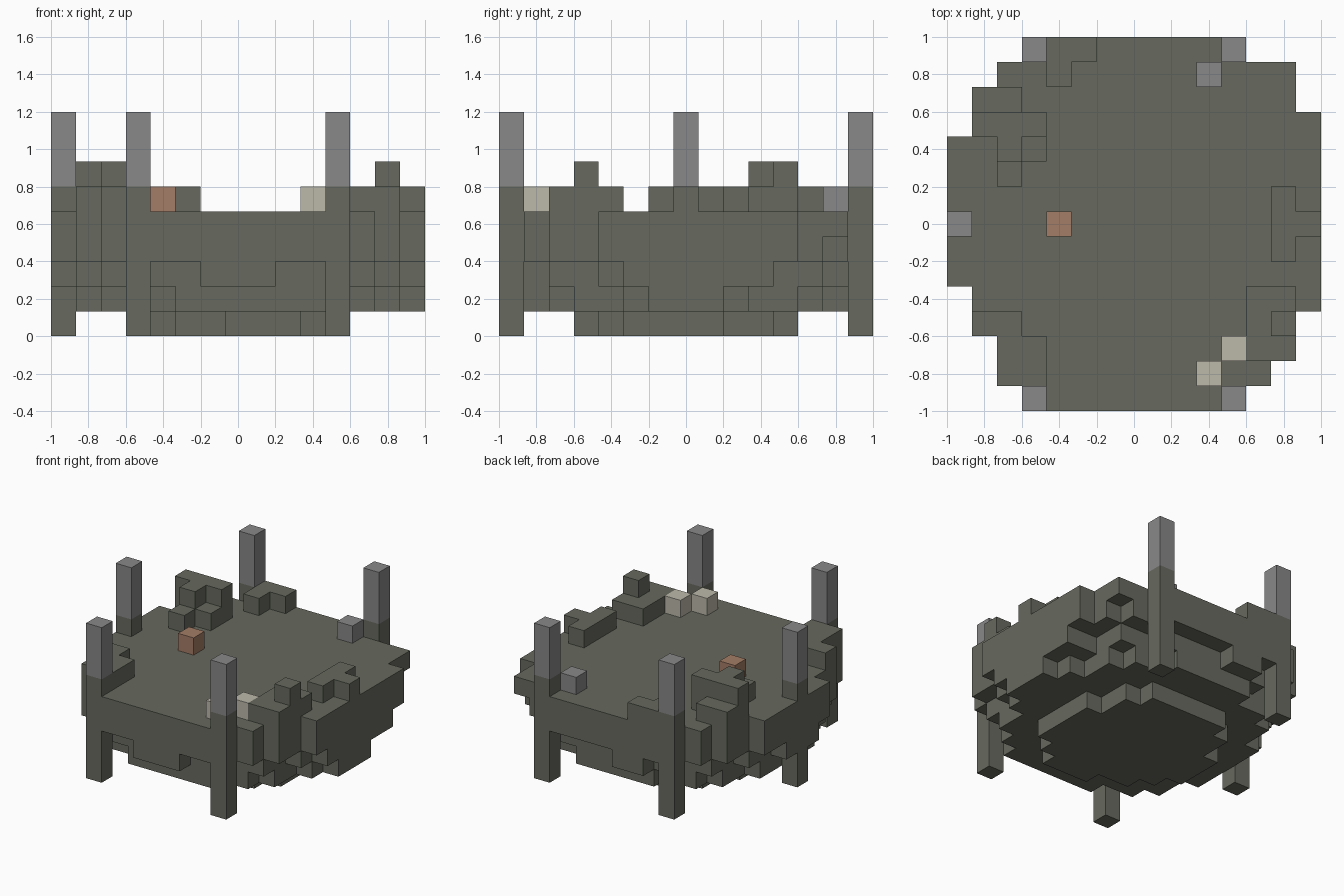
import bpy
import bmesh
from mathutils import Vector

UNIT = 2 / 15      # edge of one block
MID = 7            # middle block index

if "Cube" in bpy.data.objects:
    bpy.data.objects.remove(bpy.data.objects["Cube"], do_unlink=True)


def material(name, rgb):
    mat = bpy.data.materials.new(name)
    mat.use_nodes = True
    colour = (*rgb, 1)
    mat.diffuse_color = colour
    mat.node_tree.nodes["Principled BSDF"].inputs["Base Color"].default_value = colour
    return mat


olive = material("olive stone", (0.136, 0.144, 0.114))
grey = material("grey stone", (0.246, 0.246, 0.246))
brown = material("brown clay", (0.371, 0.202, 0.133))
beige = material("pale beige", (0.503, 0.485, 0.402))


def box(xs, ys, zs):
    """Block cells of an inclusive index range on each axis."""
    return {(x, y, z)
            for x in range(xs[0], xs[-1] + 1)
            for y in range(ys[0], ys[-1] + 1)
            for z in range(zs[0], zs[-1] + 1)}


def rows(spans, level):
    """One layer given as (row, first, last) spans."""
    return set().union(*(box((a, b), (y,), (level,)) for y, a, b in spans))


def disc(radius, level):
    size = range(15)
    return {(x, y, level) for x in size for y in size
            if (x - MID) ** 2 + (y - MID) ** 2 <= radius ** 2}


parts = []


def part(name, cells, mat):
    parts.append((name, cells, mat))


# Deck: the ragged round slab with its rim
starts = [3, 2, 2, 1, 1, 0, 0, 0, 0, 0, 0, 1, 1, 2, 3]
ends = [11, 12, 13, 13, 14, 14, 14, 14, 14, 14, 14, 14, 13, 13, 11]
outline = list(zip(range(15), starts, ends))
deck = rows(outline, 3) | rows(outline, 4)
deck -= {(13, 13, 3)}

# Hull: layers narrowing toward the ground
upper = disc(7.15, 2) | box((14,), (5, 10), (2,)) | box((5, 6), (14,), (2,))
upper -= box((7, 8), (14,), (2,))
lower = disc(6.6, 1) | box((14,), (6, 8), (1,)) | {(10, 1, 1)}
keel = rows([(3, 7, 9), (4, 5, 10), (5, 4, 11), (6, 3, 11), (7, 3, 11),
             (8, 3, 11), (9, 4, 10), (10, 4, 10), (11, 5, 9)], 0)

# Posts: olive shafts with grey tops
shafts, tops = set(), set()
for x, y in [(3, 0), (11, 0), (3, 14), (11, 14), (0, MID)]:
    shafts |= box((x,), (y,), (0, 5))
    tops |= box((x,), (y,), (6, 8))

part("deck", deck - shafts, olive)
part("upper_hull", upper - shafts, olive)
part("lower_hull", lower - shafts, olive)
part("keel", keel - shafts, olive)
part("post_shafts", shafts, olive)
part("post_tops", tops, grey)

# Broken wall pieces standing on the deck
part("back_right_rubble",
     box((1, 2), (12,), (5,)) | box((1, 3), (11,), (5, 6))
     | box((2, 3), (10,), (5,)) | {(2, 10, 6), (2, 9, 5)}, olive)
part("back_rubble", box((4, 5), (14,), (5,)) | {(4, 13, 5)}, olive)
part("left_rubble", box((13,), (6, 8), (5,)) | {(14, 7, 5)}, olive)
part("front_left_rubble", box((12, 13), (2, 4), (5,)) | {(13, 3, 6)}, olive)
part("front_right_rubble",
     box((1, 2), (3,), (5,)) | box((2, 3), (1, 2), (5,)), olive)

# Single loose blocks
part("grey_block", {(10, 13, 5)}, grey)
part("brown_block", {(4, 7, 5)}, brown)
part("beige_blocks", {(11, 2, 5), (10, 1, 5)}, beige)

filled = set().union(*(cells for _, cells, _ in parts))


def build(name, cells, mat):
    """Make the exposed sides of the cells and merge flat areas."""
    bm = bmesh.new()
    for cell in sorted(cells):
        centre = Vector(cell) - Vector((MID, MID, -0.5))
        for axis in range(3):
            for sign in (-1, 1):
                near = list(cell)
                near[axis] += sign
                if tuple(near) in filled:
                    continue
                n, u, v = Vector(), Vector(), Vector()
                n[axis] = sign / 2
                u[(axis + 1) % 3] = sign / 2
                v[(axis + 2) % 3] = 1 / 2
                corners = [n - u - v, n + u - v, n + u + v, n - u + v]
                bm.faces.new([bm.verts.new((centre + c) * UNIT) for c in corners])
    bmesh.ops.remove_doubles(bm, verts=bm.verts[:], dist=0.001)
    bmesh.ops.dissolve_limit(bm, angle_limit=0.01, verts=bm.verts[:], edges=bm.edges[:])
    mesh = bpy.data.meshes.new(name)
    bm.to_mesh(mesh)
    bm.free()
    mesh.materials.append(mat)
    bpy.context.collection.objects.link(bpy.data.objects.new(name, mesh))


for name, cells, mat in parts:
    build(name, cells, mat)
